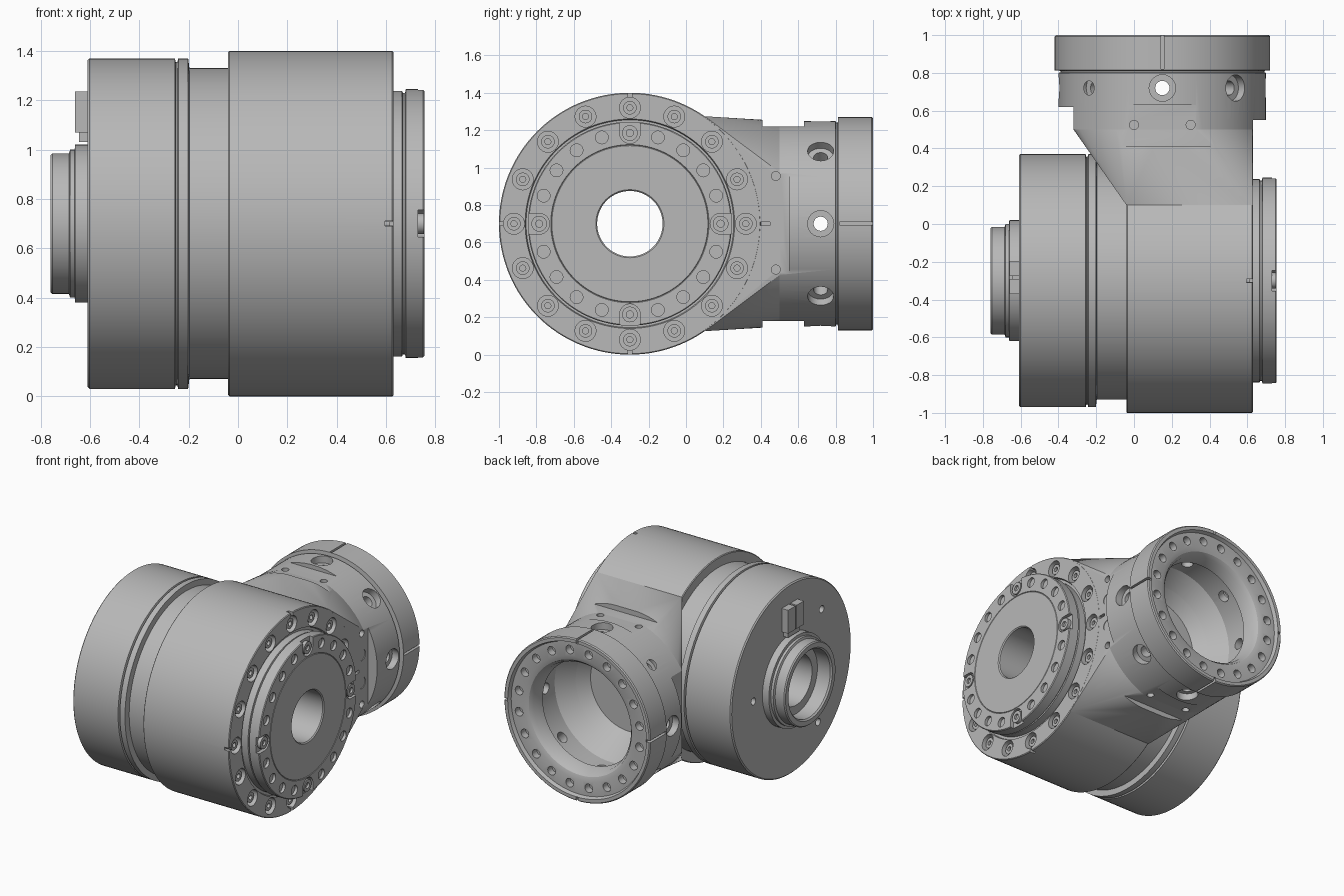
import bpy, bmesh
from math import cos, sin, pi, radians, sqrt
from mathutils import Vector

if "Cube" in bpy.data.objects:
    bpy.data.objects.remove(bpy.data.objects["Cube"])

steel = bpy.data.materials.new("grey_metal")
steel.use_nodes = True
GREY = (0.48, 0.48, 0.48, 1)
steel.diffuse_color = GREY
steel.node_tree.nodes["Principled BSDF"].inputs["Base Color"].default_value = GREY

X, Y, Z = Vector((1, 0, 0)), Vector((0, 1, 0)), Vector((0, 0, 1))
DRUM = Vector((0, -0.3, 0.7))      # axis along x
BRANCH = Vector((0.15, 0, 0.7))    # axis along y


def finish(name, bm):
    bmesh.ops.recalc_face_normals(bm, faces=bm.faces[:])
    mesh = bpy.data.meshes.new(name)
    bm.to_mesh(mesh)
    bm.free()
    mesh.materials.append(steel)
    obj = bpy.data.objects.new(name, mesh)
    bpy.context.collection.objects.link(obj)
    return obj


def lathe(name, profile, axis, centre, seg=96, hollow=True):
    """Revolve (distance along axis, radius) pairs; hollow closes the profile."""
    u = Y if abs(axis.y) < 0.5 else X
    u = (u - axis * u.dot(axis)).normalized()
    w = axis.cross(u)
    bm = bmesh.new()
    rings = [[bm.verts.new(centre + axis * a + r * (u * cos(2 * pi * i / seg) + w * sin(2 * pi * i / seg)))
              for i in range(seg)] for a, r in profile]
    pairs = list(zip(rings, rings[1:]))
    if hollow:
        pairs.append((rings[-1], rings[0]))
    else:
        bm.faces.new(rings[0])
        bm.faces.new(rings[-1])
    for p, q in pairs:
        for i in range(seg):
            j = (i + 1) % seg
            bm.faces.new((p[i], p[j], q[j], q[i]))
    return finish(name, bm)


def box(name, lo, hi):
    bm = bmesh.new()
    bmesh.ops.create_cube(bm, size=1)
    lo, hi = Vector(lo), Vector(hi)
    for v in bm.verts:
        v.co = (lo + hi) / 2 + v.co * (hi - lo)
    return finish(name, bm)


def cut(targets, cutter):
    cutter.hide_render = True
    for obj in targets:
        mod = obj.modifiers.new("cut", 'BOOLEAN')
        mod.operation = 'DIFFERENCE'
        mod.solver = 'EXACT'
        mod.object = cutter
        bpy.context.view_layer.objects.active = obj
        bpy.ops.object.modifier_apply(modifier=mod.name)
    bpy.data.objects.remove(cutter)


def drill(targets, point, axis, radius, depth):
    """Round hole entering at point and running against axis."""
    cut(targets, lathe("drill", [(-depth, radius), (0.03, radius)], axis, point, 24, False))


def bolt(name, point, axis, radius, height):
    lathe(name, [(-0.002, radius), (height, radius), (height, radius * 0.45), (height * 0.4, radius * 0.45)],
          axis, point, 24, False)


def around_drum(x, radius, degrees):
    a = radians(degrees)
    return Vector((x, DRUM.y + radius * cos(a), DRUM.z + radius * sin(a)))


# Main drum, output disc, motor housing and rear sleeve
drum = lathe("main_drum", [(-0.04, 0.175), (-0.04, 0.695), (-0.035, 0.7), (0.625, 0.7), (0.63, 0.695),
                           (0.63, 0.56), (0.615, 0.555), (0.615, 0.175)], X, DRUM, 128)
disc = lathe("output_disc", [(0.6, 0.175), (0.6, 0.538), (0.665, 0.538), (0.668, 0.53), (0.677, 0.53),
                             (0.68, 0.545), (0.75, 0.545), (0.755, 0.54), (0.755, 0.423), (0.751, 0.42),
                             (0.755, 0.417), (0.755, 0.182), (0.748, 0.175)], X, DRUM, 128)
motor = lathe("motor_housing", [(-0.61, 0.175), (-0.61, 0.662), (-0.602, 0.67), (-0.256, 0.67), (-0.252, 0.655),
                                (-0.246, 0.655), (-0.242, 0.67), (-0.202, 0.67), (-0.197, 0.63), (-0.03, 0.63),
                                (-0.03, 0.175)], X, DRUM, 128)
sleeve = lathe("rear_sleeve", [(-0.76, 0.245), (-0.76, 0.278), (-0.752, 0.285), (-0.685, 0.285), (-0.68, 0.3),
                               (-0.662, 0.3), (-0.66, 0.32), (-0.6, 0.32), (-0.6, 0.175), (-0.65, 0.175),
                               (-0.65, 0.235), (-0.75, 0.235)], X, DRUM)

# Branch tube with end ring and inner flange
tube = lathe("branch_tube", [(0.5, 0.55), (0.8, 0.55), (0.802, 0.54), (0.811, 0.54), (0.814, 0.57), (0.993, 0.57),
                             (1.0, 0.563), (1.0, 0.54), (0.975, 0.53), (0.975, 0.43), (0.965, 0.4), (0.94, 0.38),
                             (0.86, 0.365), (0.84, 0.44), (0.62, 0.44), (0.5, 0.36)], Y, BRANCH)

# Blend between drum and tube: hull of the drum edge and the clipped tube circle
bm = bmesh.new()
half = sqrt(0.7 ** 2 - 0.4 ** 2)
for x in (-0.04, 0.6295):
    for s in (-1, 1):
        bm.verts.new((x, 0.1, DRUM.z + s * half))
for i in range(96):
    a = 2 * pi * i / 96
    bm.verts.new((min(0.6295, max(-0.32, BRANCH.x + 0.55 * cos(a))), 0.5, BRANCH.z + 0.55 * sin(a)))
bmesh.ops.convex_hull(bm, input=bm.verts[:])
bmesh.ops.delete(bm, geom=[v for v in bm.verts if not v.link_faces], context='VERTS')
bmesh.ops.dissolve_limit(bm, angle_limit=radians(0.5), verts=bm.verts[:], edges=bm.edges[:])
blend = finish("branch_blend", bm)
cut([blend], lathe("drum_clearance", [(-1, 0.785), (-0.32, 0.785), (-0.27, 0.77), (-0.22, 0.74), (-0.17, 0.71),
                                      (-0.12, 0.69), (-0.06, 0.685), (1, 0.685)], X, DRUM, 128, False))
cut([blend], lathe("cavity", [(0.42, 0.3), (0.5, 0.36), (0.6, 0.435)], Y, BRANCH, 96, False))

# Side clearances and top and bottom flats on the branch
cut([tube], box("right_clearance", (-0.6, 0.3, -0.2), (-0.32, 0.62, 1.6)))
cut([tube], box("left_clearance", (0.63, 0.3, -0.2), (0.9, 0.55, 1.6)))
for s in (-1, 1):
    z = 0.7 + s * 0.52
    low, high = sorted((z, z + s * 0.2))
    cut([tube, blend], box("flat", (-0.15, 0.41, low), (0.45, 0.63, high)))
    for x in (0, 0.3):
        drill([tube, blend], Vector((x, 0.525, z)), Z * s, 0.024, 0.05)

# Radial counterbored holes in the tube
for i in range(8):
    a = pi * i / 4
    out = Vector((cos(a), 0, sin(a)))
    p = BRANCH + out * 0.55 + Y * 0.72
    drill([tube], p, out, 0.07, 0.05)
    drill([tube], p, out, 0.038, 0.2)

# Slits in the end ring and threaded holes in the flange
for dx, dz in ((1, 0), (-1, 0), (0, 1), (0, -1)):
    c = BRANCH + Vector((dx, 0, dz)) * 0.57
    size = Vector((0.03 if dx else 0.008, 0, 0.03 if dz else 0.008))
    cut([tube], box("slit", c - size + Y * 0.82, c + size + Y * 1.02))
for i in range(20):
    a = 2 * pi * (i + 0.5) / 20
    drill([tube], BRANCH + Vector((cos(a) * 0.475, 0.975, sin(a) * 0.475)), Y, 0.03, 0.05)

# Details on the flat side of the branch
for s in (-1, 1):
    drill([blend, tube], Vector((0.63, 0.48, 0.705 + s * 0.25)), X, 0.024, 0.04)
    drill([blend, tube], Vector((0.63, 0.48, 0.705 + s * 0.098)), X, 0.04, 0.004)
cut([blend], box("side_slot", (0.61, 0.37, 0.69), (0.7, 0.45, 0.71)))

# Sixteen recessed bolts around the drum face
for i in range(16):
    p = around_drum(0.63, 0.62, i * 22.5)
    drill([drum], p, X, 0.056, 0.05)
    bolt("drum_bolt", p - X * 0.05, X, 0.036, 0.035)

# Small index notches on the drum rim
for dy, dz in ((-1, 0), (0, 1), (0, -1)):
    c = DRUM + Vector((0, dy, dz)) * 0.7
    size = Vector((0, 0.025 if dy else 0.01, 0.025 if dz else 0.01))
    cut([drum], box("notch", c - size + X * 0.595, c + size + X * 0.7))

# Disc holes: four open pockets with bolts, sixteen plain holes between
for i in range(20):
    p = around_drum(0.755, 0.485, i * 18)
    if i % 5:
        drill([disc], p, X, 0.034, 0.02)
    else:
        out = (p - DRUM - X * 0.755).normalized()
        side = X.cross(out)
        ends = [p - X * 0.025 - side * 0.055, p + X * 0.03 + side * 0.055 + out * 0.1]
        lo = [min(e[k] for e in ends) for k in range(3)]
        hi = [max(e[k] for e in ends) for k in range(3)]
        cut([disc], box("pocket", lo, hi))
        drill([disc], p, X, 0.0555, 0.026)
        bolt("disc_bolt", p - X * 0.026, X, 0.042, 0.024)

# Rear connector posts and small holes in the motor face
for y in (-0.37, -0.275):
    box("connector_post", (-0.66, y, 1.07), (-0.6, y + 0.08, 1.235))
box("connector_base", (-0.645, -0.35, 1.03), (-0.6, -0.215, 1.2))
for dy, dz in ((0.42, 0.0), (-0.3, -0.42), (-0.34, 0.36)):
    drill([motor], DRUM + Vector((-0.61, dy, dz)), -X, 0.025, 0.04)

# Smooth shading with sharp edges kept
bpy.ops.object.select_all(action='DESELECT')
for obj in bpy.context.scene.objects:
    if obj.type == 'MESH':
        obj.select_set(True)
        bpy.context.view_layer.objects.active = obj
bpy.ops.object.shade_smooth_by_angle(angle=radians(30))
